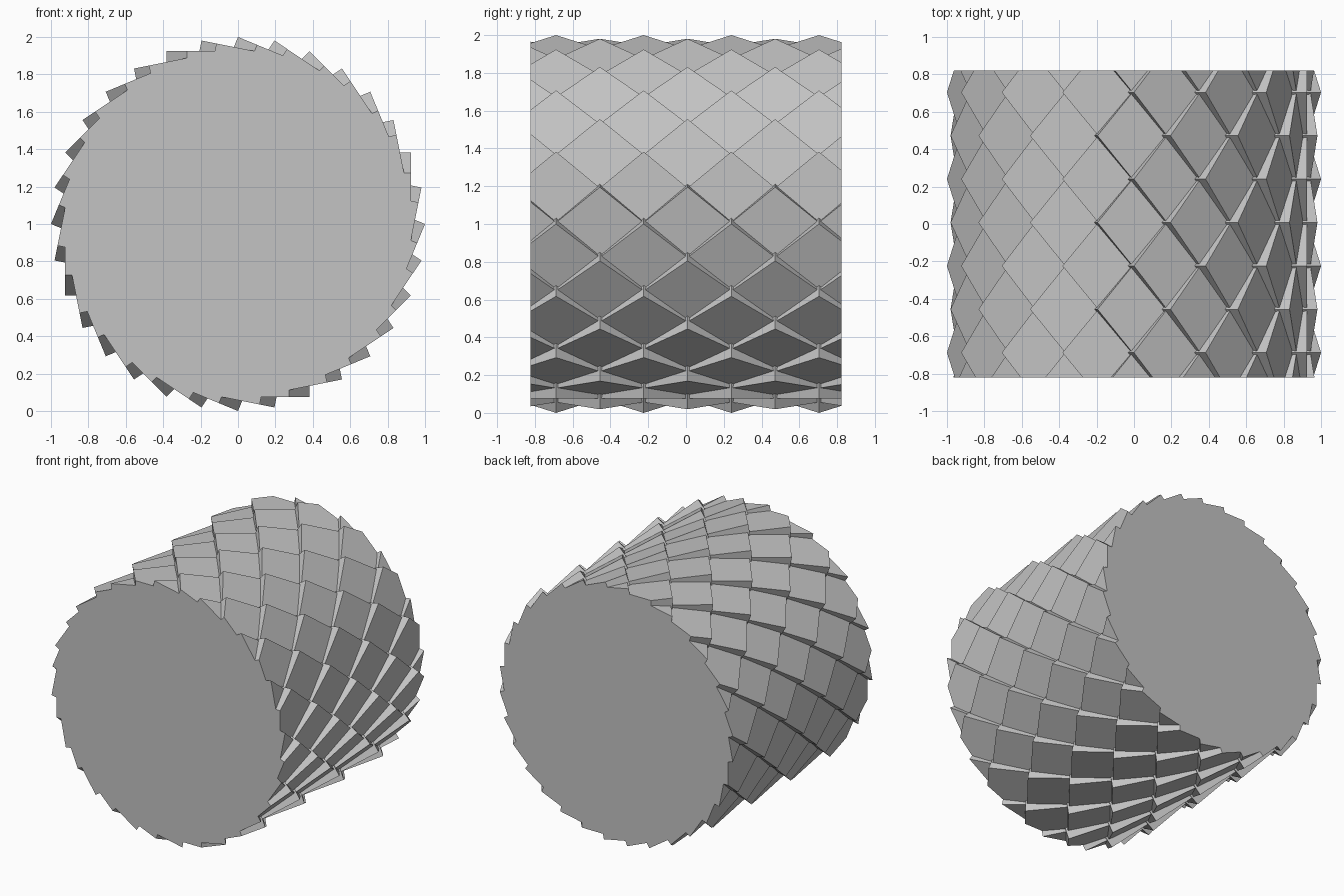
import bpy
import bmesh
from math import cos, sin, pi, radians
from mathutils import Matrix, Vector

cube = bpy.data.objects.get("Cube")
if cube:
    bpy.data.objects.remove(cube, do_unlink=True)

TEETH = 32                 # scale tips around the drum
STEP = 2 * pi / TEETH
LENGTH = 2 * sin(2 * STEP) / 2   # tip to tail of one scale
FACE = cos(2 * STEP)       # distance of a scale face from the axis
DEPTH = 0.1                # thickness of a scale
PITCH = 0.232              # column spacing, also half a scale's width
SHIFT = 0.008
HALF = 0.822               # half length of the drum
CENTRE = Vector((0, 0, 1))

grey = bpy.data.materials.new("plain grey")
grey.use_nodes = True
colour = (0.55, 0.55, 0.55, 1)
grey.diffuse_color = colour
grey.node_tree.nodes["Principled BSDF"].inputs["Base Color"].default_value = colour


def make_object(name, bm):
    bmesh.ops.recalc_face_normals(bm, faces=bm.faces)
    mesh = bpy.data.meshes.new(name)
    bm.to_mesh(mesh)
    bm.free()
    mesh.materials.append(grey)
    obj = bpy.data.objects.new(name, mesh)
    bpy.context.collection.objects.link(obj)
    return obj


def add_scale(bm, angle, y):
    """Diamond prism whose tail touches the drum and whose tip stands proud."""
    turn = Matrix.Rotation(-(angle - 2 * STEP), 4, 'Y')
    outline = [(0, 0), (PITCH, LENGTH / 2), (0, LENGTH), (-PITCH, LENGTH / 2)]
    rings = []
    for x in (FACE, FACE - DEPTH):
        rings.append([bm.verts.new(CENTRE + turn @ Vector((x, y + w, h)))
                      for w, h in outline])
    outer, inner = rings
    bm.faces.new(outer)
    bm.faces.new(inner[::-1])
    for i in range(4):
        j = (i + 1) % 4
        bm.faces.new((outer[i], inner[i], inner[j], outer[j]))


# Drum core with flat ends
bm = bmesh.new()
bmesh.ops.create_cone(bm, cap_ends=True, segments=TEETH, radius1=0.92,
                      radius2=0.92, depth=2 * HALF,
                      matrix=Matrix.Translation(CENTRE) @ Matrix.Rotation(radians(90), 4, 'X'))
make_object("drum_core", bm)

# Overlapping scales, alternate rows staggered
bm = bmesh.new()
for row in range(TEETH):
    for column in range(-4, 5):
        if (row + column) % 2:
            add_scale(bm, row * STEP, SHIFT + column * PITCH)

# Trim the scales flush with both drum ends
for side in (-1, 1):
    cut = bmesh.ops.bisect_plane(bm, geom=bm.verts[:] + bm.edges[:] + bm.faces[:],
                                 dist=1e-6, plane_co=(0, side * HALF, 0),
                                 plane_no=(0, side, 0), clear_outer=True)
    rim = [e for e in cut["geom_cut"] if isinstance(e, bmesh.types.BMEdge)]
    bmesh.ops.holes_fill(bm, edges=rim, sides=0)
make_object("drum_scales", bm)
